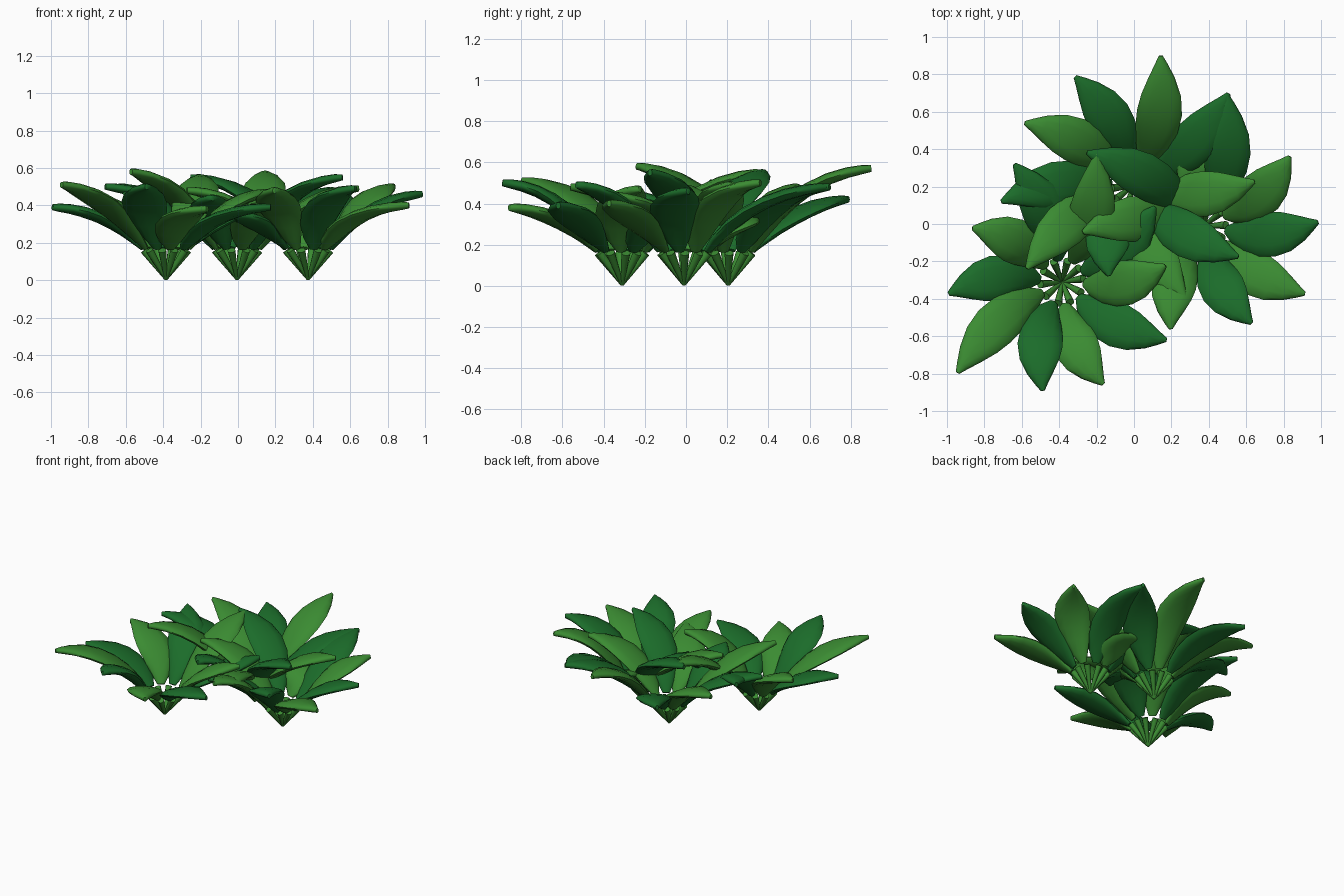
import bpy, bmesh, math
from mathutils import Vector

cube = bpy.data.objects.get("Cube")
if cube:
    bpy.data.objects.remove(cube, do_unlink=True)


def make_material(name, colour):
    mat = bpy.data.materials.new(name)
    mat.use_nodes = True
    mat.diffuse_color = (*colour, 1)
    mat.node_tree.nodes["Principled BSDF"].inputs["Base Color"].default_value = (*colour, 1)
    return mat


light_green = make_material("light green", (0.043, 0.26, 0.032))
dark_green = make_material("dark green", (0.011, 0.15, 0.023))


def finish(bm, name, mat, location):
    bmesh.ops.recalc_face_normals(bm, faces=bm.faces)
    for face in bm.faces:
        face.smooth = True
    for edge in bm.edges:
        if len(edge.link_faces) == 2 and edge.calc_face_angle() > math.radians(60):
            edge.smooth = False
    mesh = bpy.data.meshes.new(name)
    bm.to_mesh(mesh)
    bm.free()
    mesh.materials.append(mat)
    obj = bpy.data.objects.new(name, mesh)
    obj.location = location
    bpy.context.collection.objects.link(obj)


def skin(bm, rings):
    """Join rings of points into a closed tube."""
    loops = [[bm.verts.new(p) for p in ring] for ring in rings]
    n = len(loops[0])
    for a, b in zip(loops, loops[1:]):
        for i in range(n):
            j = (i + 1) % n
            bm.faces.new((a[i], a[j], b[j], b[i]))
    bm.faces.new(loops[0][::-1])
    bm.faces.new(loops[-1])


# Leaf half width and half thickness from base to tip
outline = [(0, .025, .014), (.1, .06, .022), (.25, .093, .028), (.4, .115, .031),
           (.55, .121, .031), (.7, .106, .029), (.84, .07, .026),
           (.94, .034, .022), (1, .011, .016)]

up = Vector((0, 0, 1))


def leaf(name, location, angle, reach, tip_z, mat):
    # The midrib arches outward and sweeps sideways before returning to the tip
    out = Vector((math.cos(angle), math.sin(angle), 0))
    sweep = out.cross(up)
    start = out * 0.12 + sweep * 0.025 + up * 0.17
    end = out * reach + up * (tip_z - 0.02)
    bend = (out * (0.12 + (reach - 0.12) * 0.39) + sweep * 0.105
            + up * (0.17 + (tip_z - 0.17) * 0.87))
    rings = []
    for t, width, thick in outline:
        centre = start * (1 - t) ** 2 + bend * 2 * t * (1 - t) + end * t * t
        along = ((bend - start) * (1 - t) + (end - bend) * t).normalized()
        side = up.cross(along).normalized()
        normal = along.cross(side)
        ring = []
        for k in range(12):
            a = math.tau * k / 12
            ring.append(centre + side * width * math.cos(a) + normal * thick * math.sin(a))
        rings.append(ring)
    bm = bmesh.new()
    skin(bm, rings)
    finish(bm, name, mat, location)


def stalks(name, location, angles):
    bm = bmesh.new()
    for angle in angles:
        out = Vector((math.cos(angle), math.sin(angle), 0))
        side = up.cross(out)
        low = up * 0.007
        high = out * 0.117 + up * 0.16
        normal = (high - low).normalized().cross(side)
        rings = []
        for centre, radius in ((low, .009), (high, .022)):
            rings.append([centre + radius * (side * math.cos(math.tau * k / 8)
                          + normal * math.sin(math.tau * k / 8)) for k in range(8)])
        skin(bm, rings)
    finish(bm, name, light_green, location)


# Each plant: base, then leaves as (angle, reach, tip height), light and dark in turn
plants = {
    "front": ((-.385, -.31, 0), [
        (221, .74, .53), (260, .59, .52), (292, .59, .4), (331, .64, .41), (9, .56, .49),
        (39, .64, .42), (75, .71, .57), (112, .68, .52), (149, .56, .48), (186, .61, .41)]),
    "back": ((-.005, .205, 0), [
        (78, .71, .59), (118, .66, .44), (150, .67, .5), (187, .71, .52), (218, .72, .6),
        (255, .5, .46), (295, .67, .46), (326, .68, .57), (2, .65, .51), (44, .71, .5)]),
    "side": ((.375, -.01, 0), [
        (39, .59, .52), (80, .71, .5), (112, .38, .34), (148, .74, .57), (183, .65, .5),
        (215, .5, .37), (252, .58, .5), (296, .58, .51), (326, .65, .42), (2, .61, .48)]),
}

for plant, (base, leaves) in plants.items():
    stalks(plant + "_stalks", base, [math.radians(entry[0]) for entry in leaves])
    for i, (angle, reach, tip_z) in enumerate(leaves):
        leaf(f"{plant}_leaf_{i + 1}", base, math.radians(angle), reach, tip_z,
             dark_green if i % 2 else light_green)
